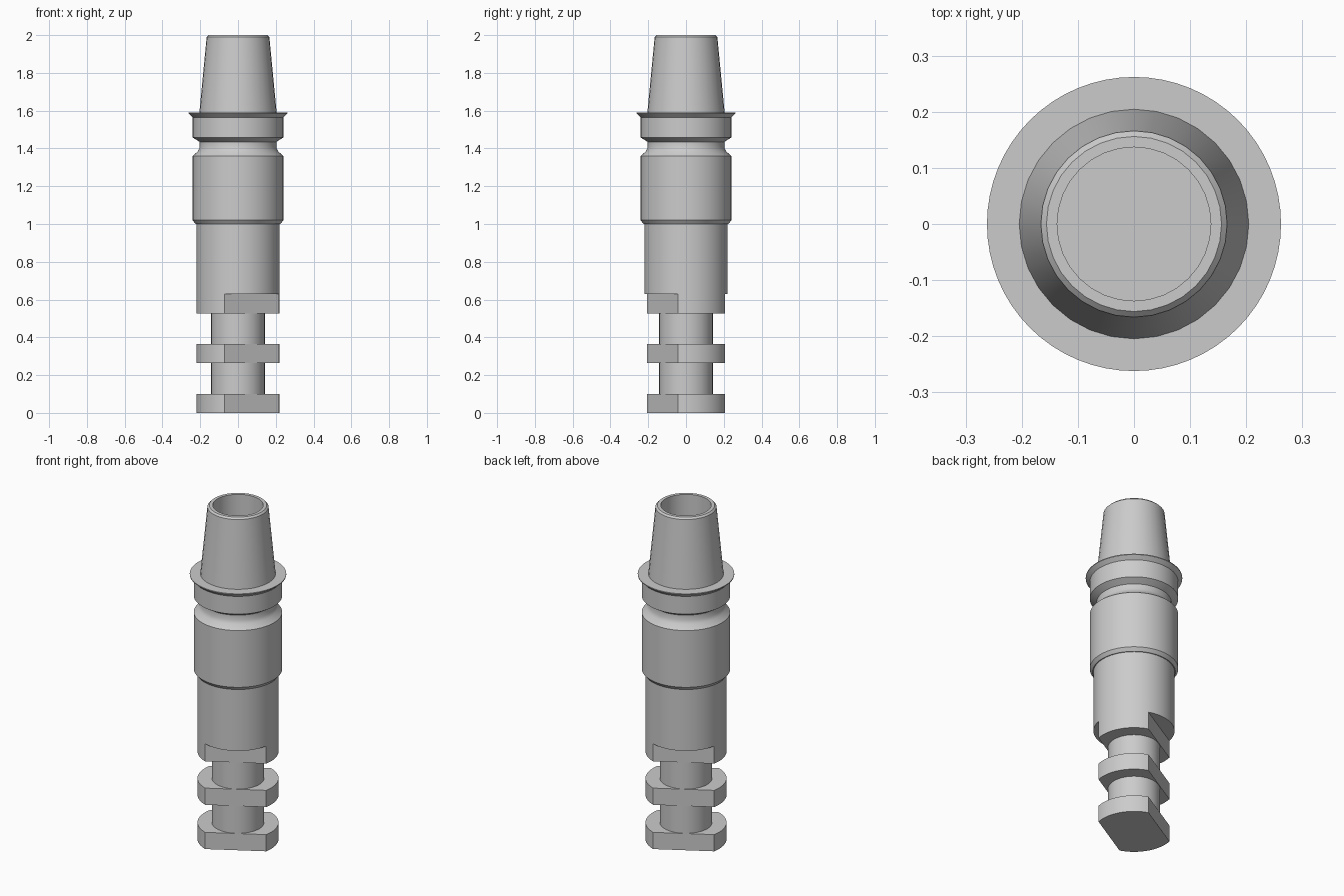
import bpy, bmesh
from math import sin, cos, pi, radians
from mathutils import Matrix, Vector

cube = bpy.data.objects.get("Cube")
if cube:
    bpy.data.objects.remove(cube, do_unlink=True)

steel = bpy.data.materials.new("machined_grey")
GREY = (0.6, 0.6, 0.6, 1)
steel.use_nodes = True
steel.diffuse_color = GREY
steel.node_tree.nodes["Principled BSDF"].inputs["Base Color"].default_value = GREY


def add_object(name, bm):
    bmesh.ops.recalc_face_normals(bm, faces=bm.faces)
    mesh = bpy.data.meshes.new(name)
    bm.to_mesh(mesh)
    bm.free()
    mesh.materials.append(steel)
    obj = bpy.data.objects.new(name, mesh)
    bpy.context.collection.objects.link(obj)
    return obj


def activate(obj):
    bpy.ops.object.select_all(action='DESELECT')
    obj.select_set(True)
    bpy.context.view_layer.objects.active = obj


def lathe(name, profile, sides=64):
    """Closed solid turned from (radius, height) points, capped at both ends."""
    bm = bmesh.new()
    rings = [[bm.verts.new((r * cos(2 * pi * i / sides), r * sin(2 * pi * i / sides), z))
              for i in range(sides)] for r, z in profile]
    for low, high in zip(rings, rings[1:]):
        for i in range(sides):
            j = (i + 1) % sides
            bm.faces.new((low[i], low[j], high[j], high[i]))
    bm.faces.new(rings[0][::-1])
    bm.faces.new(rings[-1])
    return add_object(name, bm)


def smooth(obj):
    activate(obj)
    bpy.ops.object.shade_smooth_by_angle(angle=radians(25))


# Lower shank: body, narrow core and two locking discs
BODY, CORE = 0.22, 0.142
shank = lathe("lower_shank", [
    (BODY, 0), (BODY, 0.1), (CORE, 0.1), (CORE, 0.265), (BODY, 0.265), (BODY, 0.365),
    (CORE, 0.365), (CORE, 0.525), (BODY, 0.525), (BODY, 1.04)])

# Two opposite flats milled along the bottom of the shank
for side in (0, 180):
    bm = bmesh.new()
    bmesh.ops.create_cube(bm, size=1, matrix=(
        Matrix.Rotation(radians(-60 + side), 4, 'Z')
        @ Matrix.Translation((CORE + 0.202, 0, 0.29))
        @ Matrix.Diagonal(Vector((0.4, 1, 0.68, 1)))))
    cutter = add_object("flat_cutter", bm)
    cutter.hide_render = True
    cut = shank.modifiers.new("flat", 'BOOLEAN')
    cut.operation = 'DIFFERENCE'
    cut.solver = 'EXACT'
    cut.object = cutter
    activate(shank)
    bpy.ops.object.modifier_apply(modifier=cut.name)
    bpy.data.objects.remove(cutter, do_unlink=True)
smooth(shank)

# Collar with chamfered ends, groove and upper ring below the flange
smooth(lathe("collar", [
    (0.225, 1.0), (0.24, 1.02), (0.24, 1.36), (0.212, 1.385), (0.203, 1.405),
    (0.203, 1.435), (0.24, 1.458), (0.24, 1.57)]))

# Thin flange with a sloping underside
smooth(lathe("flange", [(0.235, 1.56), (0.262, 1.585), (0.262, 1.59)]))

# Tapered hollow socket with a chamfered rim
smooth(lathe("tapered_socket", [
    (0.206, 1.575), (0.166, 1.99), (0.156, 2.0), (0.137, 2.0), (0.137, 1.6)], 32))
